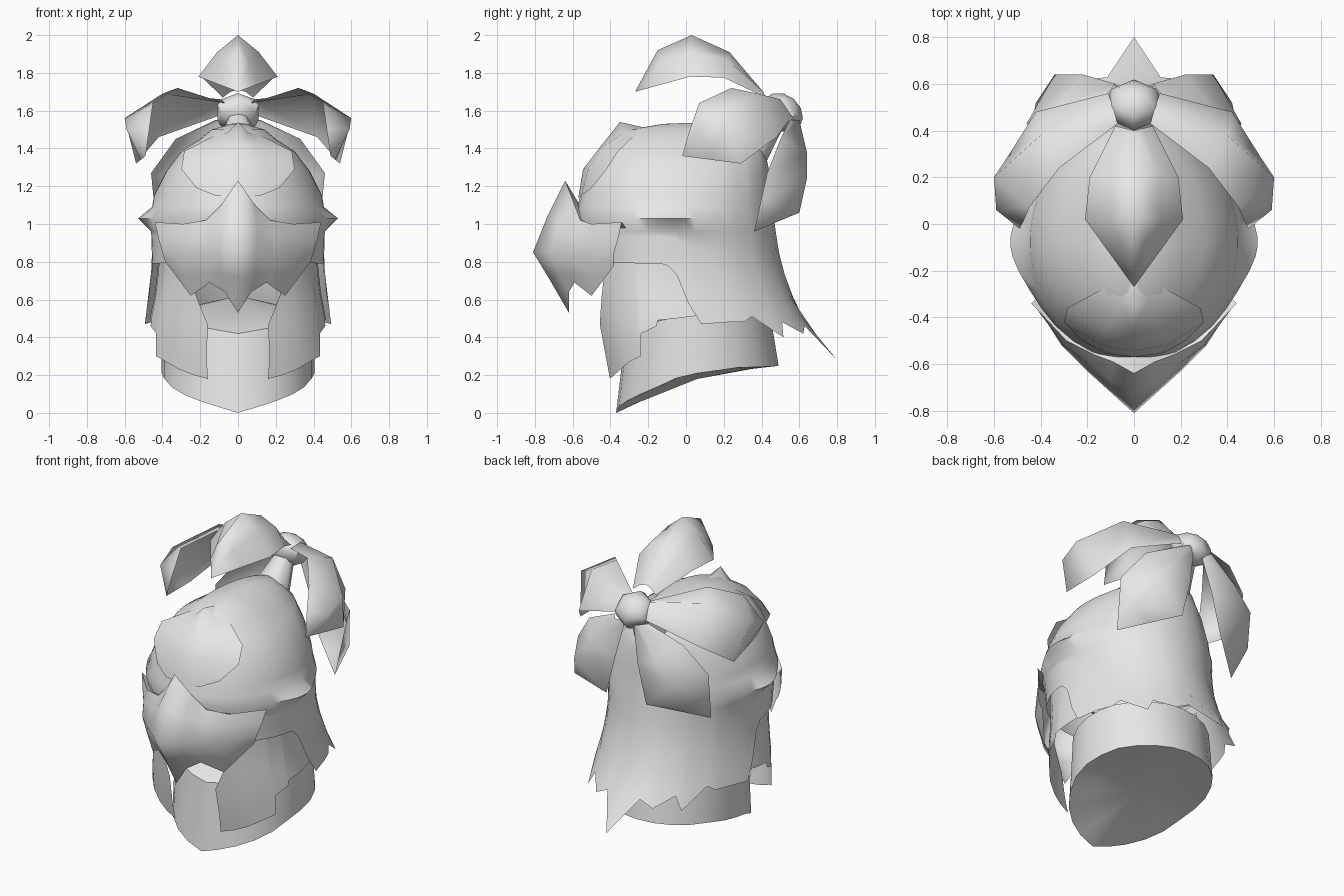
import bpy, bmesh, math
from mathutils import Vector, Matrix

if "Cube" in bpy.data.objects:
    bpy.data.objects.remove(bpy.data.objects["Cube"])

steel = bpy.data.materials.new("pale_grey")
steel.diffuse_color = (0.8, 0.8, 0.8, 1)
steel.use_nodes = True
steel.node_tree.nodes["Principled BSDF"].inputs["Base Color"].default_value = steel.diffuse_color

# Shell profile: height, front y, half width, back y
PROFILE = [
    (1.53, -.12, .04, .15), (1.50, -.30, .14, .30), (1.45, -.38, .20, .37),
    (1.385, -.46, .30, .42), (1.28, -.53, .38, .44), (1.15, -.56, .445, .45),
    (1.09, -.575, .455, .455), (1.03, -.585, .475, .465), (.96, -.56, .46, .475),
    (.80, -.53, .455, .50), (.65, -.515, .47, .55), (.48, -.49, .505, .63),
    (.28, -.45, .52, .80), (.18, -.43, .50, .85)]
MID_Y = -.08


def lerp_table(table, t):
    """Piecewise linear lookup of (key, value...) rows."""
    rows = sorted(table)
    if t <= rows[0][0]:
        return rows[0][1:]
    for p, q in zip(rows, rows[1:]):
        if t <= q[0]:
            f = (t - p[0]) / (q[0] - p[0])
            return tuple(a + (b - a) * f for a, b in zip(p[1:], q[1:]))
    return rows[-1][1:]


def shell_point(deg, z, sx=1, sy=1):
    front, half, back = lerp_table(PROFILE, z)
    a = math.radians(deg)
    if abs(z - 1.03) < .01:                       # small side points
        half += .055 * math.sin(a) ** 16
    c = math.cos(a)
    y = MID_Y + c * (front - MID_Y) if c > 0 else MID_Y - c * (back - MID_Y)
    return (half * math.sin(a) * sx, y * sy, z)


def finish(name, bm, mirror, crease):
    bmesh.ops.recalc_face_normals(bm, faces=bm.faces)
    me = bpy.data.meshes.new(name)
    bm.to_mesh(me)
    bm.free()
    me.materials.append(steel)
    ob = bpy.data.objects.new(name, me)
    bpy.context.collection.objects.link(ob)
    if mirror:
        m = ob.modifiers.new("mirror", 'MIRROR')
        m.use_clip = True
        m.merge_threshold = .002
    # Smooth shading with crisp creases
    bpy.ops.object.select_all(action='DESELECT')
    ob.select_set(True)
    bpy.context.view_layer.objects.active = ob
    bpy.ops.object.shade_smooth_by_angle(angle=math.radians(crease))


def sheet(name, rows, crease=55):
    """Skin mirrored rows of points; a row may close to a single tip point."""
    bm = bmesh.new()
    vs = [[bm.verts.new(p) for p in r] for r in rows]
    for r, s in zip(vs, vs[1:]):
        if len(r) == 1:
            r, s = s, r
        for i in range(len(r) - 1):
            f = [r[i], r[i + 1]]
            f += [s[0]] if len(s) == 1 else [s[i + 1], s[i]]
            bm.faces.new(f)
    finish(name, bm, True, crease)


# Helmet shell: dome running into a flared neck skirt with a pointed hem
HEM = [(0, .8), (83, .79), (88, .78), (93, .73), (98, .58), (103, .47),
       (115, .48), (123, .48), (128, .51), (140, .40), (146, .48), (157, .42),
       (167, .46), (180, .28)]
angles = [0, 11, 22, 33, 45, 56, 67, 76] + [h[0] for h in HEM[1:]]
shell = [[(0, 0, 1.535)]]
shell += [[shell_point(a, p[0]) for a in angles] for p in PROFILE if p[0] > .9]
for k in range(1, 7):
    shell.append([shell_point(a, .96 + (lerp_table(HEM, a)[0] - .96) * k / 6)
                  for a in angles])
sheet("helmet_shell", shell, 60)

# Cheek guards
CHEEK = [(20, .85, .18), (30, .85, .20), (41, .85, .23), (52, .85, .27),
         (64, .85, .30), (66, .85, .42), (79, .85, .46), (80, .85, .49),
         (92, .85, .50), (106, .85, .52)]
CHEEK_TOP = [(20, .47), (30, .62), (41, .85)]
cheek = []
for k in range(6):
    row = []
    for a, _, low in CHEEK:
        top = lerp_table(CHEEK_TOP, a)[0]
        row.append(shell_point(a, top + (low - top) * k / 5, .93, .985))
    cheek.append(row)
sheet("cheek_guard", cheek)

# Neck: closed body with a sloping lower rim
RIM = [(0, 0), (33, .07), (55, .12), (80, .20), (120, .24), (180, .25)]
neck = [[(0, .05, .62)]]
for k in range(3, -1, -1):
    f = k / 3
    ring = []
    for i in range(13):
        a = math.radians(i * 15)
        low = lerp_table(RIM, i * 15)[0]
        high = .42 + .14 * math.sin(a / 2)
        ring.append((.405 * math.sin(a), .06 - (.43 - .05 * f) * math.cos(a),
                     low + (high - low) * f))
    neck.append(ring)
neck.append([(x * .7, .06 + (y - .06) * .7, z * .7 + .06) for x, y, z in neck[-1]])
neck.append([(0, .06, .18)])
sheet("neck_body", neck)

# Beaked face mask, with its top edge returning to the shell
sheet("face_mask", [
    [(0, -.55, 1.08), (.09, -.54, 1.05), (.17, -.52, 1.0), (.29, -.45, .98), (.42, -.32, .98)],
    [(0, -.64, 1.23), (.09, -.59, 1.10), (.17, -.56, 1.02), (.29, -.50, 1.0), (.44, -.34, 1.01)],
    [(0, -.73, 1.05), (.10, -.67, .99), (.19, -.60, .95), (.30, -.52, .93), (.42, -.36, .92)],
    [(0, -.81, .85), (.10, -.72, .85), (.20, -.63, .84), (.31, -.52, .83), (.40, -.38, .85)],
    [(0, -.73, .72), (.09, -.67, .74), (.18, -.60, .74), (.28, -.51, .72), (.385, -.38, .80)],
    [(0, -.62, .53), (.07, -.62, .64), (.15, -.59, .69), (.25, -.50, .62), (.37, -.38, .78)],
])

# Pointed forehead plate
sheet("forehead_plate", [
    [(0, -.57, 1.14), (.12, -.555, 1.15), (.22, -.50, 1.19)],
    [(0, -.545, 1.29), (.15, -.515, 1.30), (.30, -.42, 1.29)],
    [(0, -.445, 1.42), (.11, -.44, 1.41), (.285, -.36, 1.385)],
    [(0, -.35, 1.54), (.06, -.33, 1.48), (.12, -.27, 1.47)],
    [(0, -.22, 1.51)],
])

# Top petal of the plume
sheet("top_petal", [
    [(0, .40, 1.71), (.04, .41, 1.70), (.08, .42, 1.67)],
    [(0, .23, 1.91), (.11, .22, 1.87), (.19, .20, 1.775)],
    [(0, .03, 2.0), (.11, .025, 1.91), (.21, .02, 1.78)],
    [(0, -.15, 1.92), (.06, -.135, 1.84), (.105, -.125, 1.74)],
    [(0, -.27, 1.70)],
], 89)

# Side petals
sheet("side_petal", [
    [(.07, .43, 1.64), (.09, .50, 1.66), (.11, .56, 1.57)],
    [(.32, .24, 1.72), (.40, .38, 1.69), (.42, .48, 1.46)],
    [(.45, .07, 1.64), (.60, .20, 1.56), (.54, .29, 1.32)],
    [(.47, .02, 1.50), (.59, .06, 1.50), (.515, .135, 1.34)],
    [(.49, -.02, 1.36)],
], 89)

# Lower rear petals
sheet("rear_petal", [
    [(.03, .57, 1.53), (.08, .60, 1.55), (.12, .55, 1.55)],
    [(.08, .60, 1.30), (.22, .64, 1.38), (.33, .50, 1.45)],
    [(.14, .60, 1.06), (.34, .64, 1.24), (.46, .43, 1.27)],
    [(.285, .48, 1.01), (.42, .52, 1.08), (.445, .395, 1.115)],
    [(.43, .36, .96)],
], 89)

# Plume bud
bm = bmesh.new()
bmesh.ops.create_uvsphere(
    bm, u_segments=6, v_segments=6, radius=.125,
    matrix=Matrix.Translation((0, .51, 1.59)) @ Matrix.Rotation(math.radians(-40), 4, 'X')
    @ Matrix.Diagonal((1, .95, .75, 1)))
finish("plume_bud", bm, False, 55)

# Plume stem
bm = bmesh.new()
axis = Vector((0, .17, .2))
bmesh.ops.create_cone(
    bm, cap_ends=False, segments=8, radius1=.12, radius2=.055, depth=axis.length,
    matrix=Matrix.Translation((0, .40, 1.47)) @ axis.to_track_quat('Z', 'Y').to_matrix().to_4x4())
finish("plume_stem", bm, False, 55)
